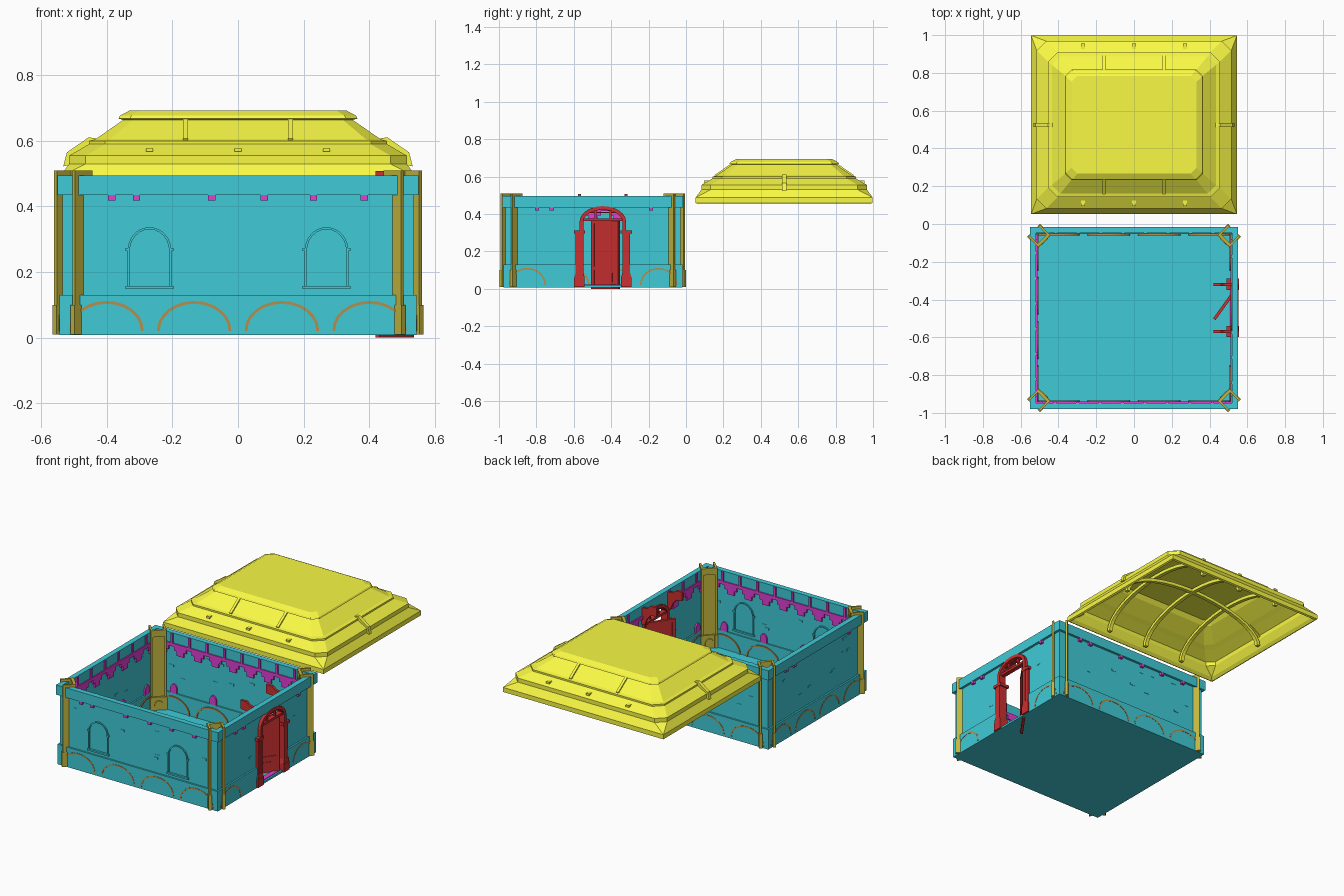
import bpy, bmesh, random
from math import pi, sin, cos, atan2, radians
from mathutils import Matrix, Vector

if "Cube" in bpy.data.objects:
    bpy.data.objects.remove(bpy.data.objects["Cube"])

random.seed(3)
COL = dict(teal=(.05, .6, .68), yellow=(.95, .95, .06), red=(.6, .03, .03),
           olive=(.55, .47, .05), magenta=(.75, .05, .65), brown=(.45, .28, .08))
MATS = {}
for k, c in COL.items():
    MATS[k] = bpy.data.materials.new(k)
    MATS[k].diffuse_color = (*c, 1)


def finish(bm, name, col):
    bmesh.ops.recalc_face_normals(bm, faces=bm.faces)
    me = bpy.data.meshes.new(name)
    bm.to_mesh(me)
    bm.free()
    me.materials.append(MATS[col])
    ob = bpy.data.objects.new(name, me)
    bpy.context.collection.objects.link(ob)
    return ob


def part(name, col, prisms):
    """One object from prisms: (x/z outline, y0, y1, matrix)."""
    bm = bmesh.new()
    for pts, y0, y1, M in prisms:
        a = [bm.verts.new(M @ Vector((x, y0, z))) for x, z in pts]
        b = [bm.verts.new(M @ Vector((x, y1, z))) for x, z in pts]
        n = len(pts)
        bm.faces.new(a)
        bm.faces.new(b[::-1])
        for i in range(n):
            bm.faces.new((a[i], b[i], b[(i + 1) % n], a[(i + 1) % n]))
    return finish(bm, name, col)


def rect(x0, x1, z0, z1):
    return [(x0, z0), (x1, z0), (x1, z1), (x0, z1)]


def arc(cx, cz, rx, rz, n=12):
    return [(cx + rx * cos(pi * i / n), cz + rz * sin(pi * i / n)) for i in range(n + 1)]


def arch(cx, hw, z0, zs, zt):
    return [(cx + hw, z0)] + arc(cx, zs, hw, zt - zs) + [(cx - hw, z0)]


def arch_frame(cx, hw, z0, zs, zt, t):
    return arch(cx, hw, z0, zs, zt) + arch(cx, hw - t, z0, zs, zt - t)[::-1]


def at(x, y, ang, z=0):
    return Matrix.Translation((x, y, z)) @ Matrix.Rotation(ang, 4, 'Z')


# wall frames: x along the wall, y inward, origin on the outer face
CY = -.4975
WALLS = dict(front=(at(0, -.965, 0), .535), right=(at(.535, CY, pi / 2), .4675),
             back=(at(0, -.03, pi), .535), left=(at(-.535, CY, -pi / 2), .4675))
DX, DH = .053, .112   # door centre and half width on the right wall
PEGS = {.535: (-.385, -.31, -.08, .08, .23, .385), .4675: (-.30, -.22, .31)}

part("floor", "teal", [(rect(-.545, .545, .008, .02), -.975, -.02, Matrix())])

for side, (M, L) in WALLS.items():
    door = side == "right"
    # wall body, plinth and top band
    if door:
        outline = [(-L, .01)] + arch(DX, DH, .01, .36, .434)[::-1] + [(L, .01), (L, .495), (-L, .495)]
        spans = [(-L - .01, DX - DH), (DX + DH, L + .01)]
    else:
        outline = rect(-L, L, .01, .495)
        spans = [(-L - .01, L + .01)]
    body = [(outline, 0, .015, M), (rect(-L - .015, L + .015, .435, .495), -.015, .017, M)]
    body += [(rect(a, b, .01, .13), -.01, .024, M) for a, b in spans]
    # loose bricks just proud of the wall
    for _ in range(9):
        x, z = random.uniform(-L + .08, L - .1), random.uniform(.2, .4)
        if not (door and abs(x - DX) < .18) and not (side == "front" and .15 < abs(x) < .36):
            body.append((rect(x, x + .03, z, z + .012), -.002, .017, M))
    part(side + "_wall", "teal", body)

    # low blind arches and the small niches above them
    n = 4
    centres = [(-1 + (2 * i + 1) / n) * L for i in range(n)]
    centres = [c for c in centres if not (door and abs(c - DX) < .2)]
    w = L / n * .85
    part(side + "_blind_arches", "brown",
         [(arch_frame(c, w, .02, .022, .112, .009), -.0115, .03, M) for c in centres])
    part(side + "_niches", "magenta",
         [(arch(c, .022, .13, .155, .185), .012, .024, M) for c in centres])

    # stepped frieze inside, with ribs on the band and pegs through the wall
    fr = [(rect(-L + .05, L - .05, .415, .435), .013, .024, M)] if not door else \
         [(rect(-L + .05, DX - .13, .415, .435), .013, .024, M),
          (rect(DX + .13, L - .05, .415, .435), .013, .024, M)]
    m = round(2 * L / .125)
    for i in range(m):
        x = -L + (i + .5) * 2 * L / m
        if abs(x) > L - .05 or (door and abs(x - DX) < .16):
            continue
        fr += [(rect(x - .042, x + .042, .392, .416), .013, .024, M),
               (rect(x - .024, x + .024, .365, .393), .013, .024, M),
               (rect(x + .05, x + .065, .435, .493), .015, .024, M)]
    fr += [(rect(x - .011, x + .011, .418, .436), -.014, .015, M) for x in PEGS[L]]
    part(side + "_frieze", "magenta", fr)

# arched windows on the front wall
M = WALLS["front"][0]
win = []
for s in (-1, 1):
    c = .27 * s
    win += [(arch_frame(c, .067, .155, .265, .337, .007), -.007, .022, M),
            (rect(c - .073, c + .073, .148, .158), -.012, .024, M)]
    win += [(rect(c + e - .007, c + e + .007, .264, .274), -.009, .022, M) for e in (-.066, .066)]
part("front_windows", "teal", win)

# corner pillars: U-shaped, set diagonally and poking through the walls
pil = []
for x, y, a in ((-.545, -.975, -45), (.545, -.975, 45), (.545, -.02, 135), (-.545, -.02, 225)):
    M = at(x, y, radians(a))
    for s in (-1, 1):
        pil += [(rect(s * .039 - .006, s * .039 + .006, .01, .51), .023, .098, M),
                (rect(s * .039 - .009, s * .039 + .009, .01, .1), .018, .102, M)]
    pil += [(rect(-.036, .036, .01, .505), .083, .09, M),
            (rect(-.036, .036, .01, .1), .088, .1, M),
            (rect(-.036, .036, .47, .51), .083, .1, M),
            (arch_frame(0, .024, .03, .05, .08, .006), .098, .105, M)]
part("corner_pillars", "olive", pil)

# door surround
M = WALLS["right"][0]
sur = [(arch_frame(DX, DH + .012, .01, .36, .442, .02), -.018, .025, M),
       (rect(DX - DH, DX + DH, .362, .376), -.008, .02, M),
       (rect(DX - .085, DX + .085, .404, .411), -.003, .012, M)]
sur += [(rect(DX + e - .005, DX + e + .005, .37, .428), -.003, .012, M) for e in (-.04, .04)]
for s in (-1, 1):
    c = DX + s * .125
    sur += [(rect(c - .02, c + .02, .01, .3), -.014, .035, M),
            (rect(c - .03, c + .03, .295, .312), -.02, .045, M),
            (rect(c - .028, c + .028, .01, .06), -.02, .045, M),
            ([(c - .028, .06), (c + .028, .06), (c + .02, .09), (c - .02, .09)], -.018, .04, M)]
    # winged bracket, running inward from the wall
    B = M @ at(c, 0, pi / 2)
    sur.append(([(.01, .38), (.035, .38), (.05, .42), (.075, .45), (.115, .455), (.115, .508),
                 (.075, .508), (.055, .49), (.01, .48)], -.008, .008, B))
part("door_surround", "red", sur)
part("door_sill", "magenta", [(rect(DX - DH, DX + DH, .01, .024), .0, .03, M)])

# open door leaf
D = at(.53, -.358, atan2(-.147, -.105))
leaf = [(rect(0, .18, 0, .37), -.004, .004, D)]
for a, b, c, d in ((0, .18, 0, .02), (0, .18, .1, .12), (0, .18, .35, .37), (0, .02, 0, .37), (.16, .18, 0, .37)):
    leaf.append((rect(a, b, c, d), -.008, .008, D))
leaf.append((rect(.04, .14, .035, .085), -.007, .007, D))
part("door_leaf", "red", leaf)

# roof: hollow shell from chamfered rings (half width, height, chamfer)
RINGS = [(.33, .693, .03), (.36, .677, .035), (.365, .668, .035), (.35, .664, .03), (.435, .605, .045),
         (.455, .6, .05), (.455, .59, .05), (.515, .555, .05), (.515, .53, .05), (.545, .488, 0),
         (.545, .46, 0), (.535, .455, 0), (.52, .47, 0), (.5, .515, .04), (.5, .54, .04),
         (.445, .575, .04), (.42, .59, .04), (.335, .65, .03), (.315, .675, .03)]
bm = bmesh.new()
loops = []
for h, z, c in RINGS:
    a, b = h, h - .072
    pts = [(a, c - b), (a, b - c), (a - c, b), (c - a, b), (-a, b - c), (-a, c - b), (c - a, -b), (a - c, -b)]
    loops.append([bm.verts.new((x, y + .525, z)) for x, y in pts])
for p, q in zip(loops, loops[1:]):
    for i in range(8):
        bm.faces.new((p[i], p[(i + 1) % 8], q[(i + 1) % 8], q[i]))
bm.faces.new(loops[0])
bm.faces.new(loops[-1])
bmesh.ops.remove_doubles(bm, verts=bm.verts, dist=1e-5)
finish(bm, "roof_shell", "yellow")

# arched ribs under the roof and their ends showing outside
X, Y = at(0, .525, 0), at(0, .525, pi / 2)
ribs = []
for x in (-.27, 0, .27):
    ribs.append((arc(0, .47, .43, .19, 20) + arc(0, .47, .41, .17, 20)[::-1], x - .011, x + .011, Y))
    for s in (0, pi):
        ribs.append((rect(.385, .43, .567, .579), x - .011, x + .011, at(0, .525, pi / 2 + s)))
ribs.append((arc(0, .47, .5, .19, 20) + arc(0, .47, .48, .17, 20)[::-1], -.011, .011, X))
for s in (0, pi):
    ribs.append(([(.43, .607), (.455, .611), (.522, .565), (.533, .522), (.5, .53), (.43, .58)],
                 -.011, .011, at(0, .525, s)))
    for x in (-.16, .16):
        ribs.append(([(.365, .59), (.372, .608), (.28, .672), (.27, .655)],
                     x - .008, x + .008, at(0, .525, pi / 2 + s)))
part("roof_ribs", "yellow", ribs)

for m in bpy.data.materials:
    if m.users and not m.is_grease_pencil:
        m.use_nodes = True
        m.node_tree.nodes["Principled BSDF"].inputs["Base Color"].default_value = m.diffuse_color
